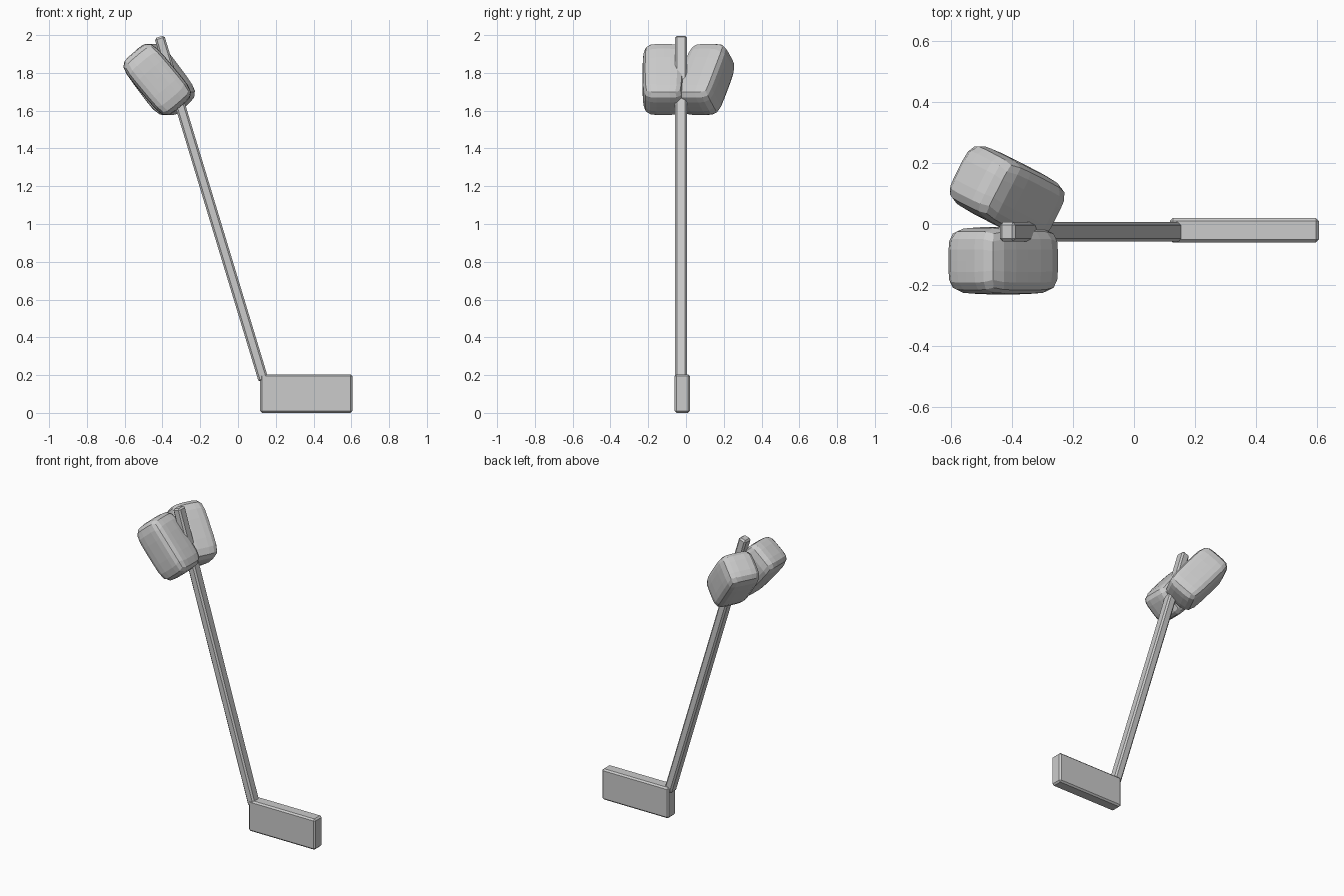
import bpy, bmesh
from math import radians, atan2, hypot
from mathutils import Matrix, Vector

if "Cube" in bpy.data.objects:
    bpy.data.objects.remove(bpy.data.objects["Cube"])


def add_object(name, bm, matrix):
    mesh = bpy.data.meshes.new(name)
    bm.to_mesh(mesh)
    bm.free()
    obj = bpy.data.objects.new(name, mesh)
    obj.matrix_world = matrix
    bpy.context.collection.objects.link(obj)
    return obj


def bevelled_box(name, size, matrix, bevel):
    bm = bmesh.new()
    bmesh.ops.create_cube(bm, size=1)
    bmesh.ops.scale(bm, vec=size, verts=bm.verts)
    obj = add_object(name, bm, matrix)
    mod = obj.modifiers.new("edge_bevel", 'BEVEL')
    mod.width = bevel
    mod.segments = 1
    return obj


def padded_block(name, size, location, yaw, power=5.0):
    """Puffy faceted box: a gridded cube pushed onto a superellipsoid."""
    bm = bmesh.new()
    bmesh.ops.create_cube(bm, size=2)
    bmesh.ops.subdivide_edges(bm, edges=bm.edges[:], cuts=5, use_grid_fill=True)
    for v in bm.verts:
        norm = sum(abs(c) ** power for c in v.co) ** (1 / power)
        v.co = Vector(c / norm * s / 2 for c, s in zip(v.co, size))
    tilt = Matrix.Rotation(radians(50), 4, 'Y')
    matrix = Matrix.Translation(location) @ Matrix.Rotation(radians(yaw), 4, 'Z') @ tilt
    return add_object(name, bm, matrix)


# Leaning shaft
top, bottom = Vector((-0.416, -0.026, 1.991)), Vector((0.136, -0.026, 0.17))
axis = top - bottom
lean = Matrix.Rotation(atan2(axis.x, axis.z), 4, 'Y')
bevelled_box("stick_shaft", (0.054, 0.064, hypot(axis.x, axis.z)),
             Matrix.Translation((top + bottom) / 2) @ lean, 0.01)

# Blade resting on the ground
bevelled_box("stick_blade", (0.488, 0.08, 0.204),
             Matrix.Translation((0.361, -0.02, 0.102)), 0.01)

# Pair of padded gloves hung on the grip
glove_size = (0.38, 0.218, 0.22)
glove_size = (glove_size[0], glove_size[2], glove_size[1])
padded_block("front_glove", glove_size, (-0.428, -0.12, 1.765), 0)
padded_block("back_glove", glove_size, (-0.415, 0.10, 1.765), -27)
